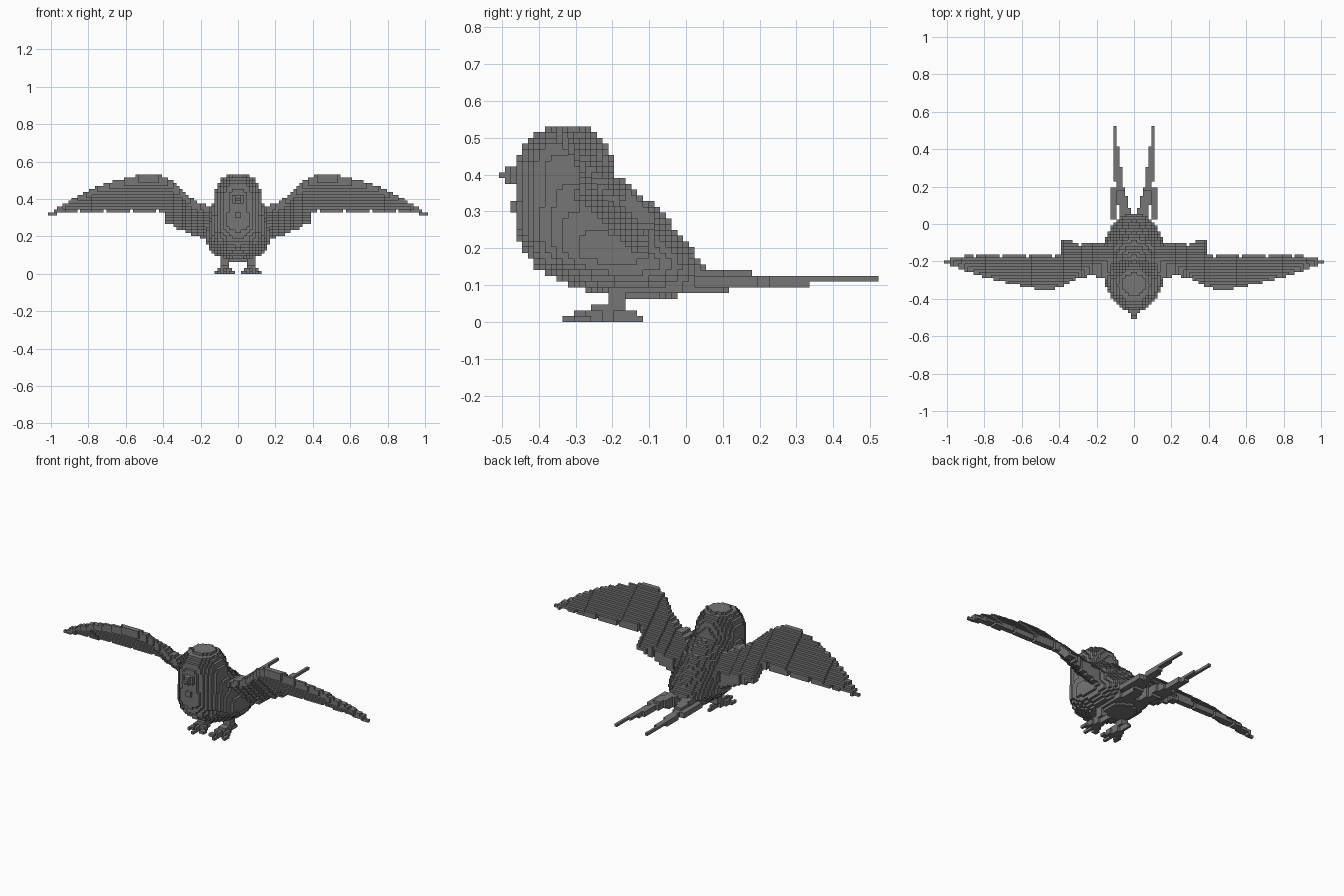
import bpy, bmesh
from mathutils import Vector

cube = bpy.data.objects.get("Cube")
if cube:
    bpy.data.objects.remove(cube, do_unlink=True)

S = 1 / 64  # edge length of one block

grey = bpy.data.materials.new("stone grey")
grey.use_nodes = True
tone = (0.18, 0.18, 0.18, 1)
grey.diffuse_color = tone
grey.node_tree.nodes["Principled BSDF"].inputs["Base Color"].default_value = tone


def lerp(table, t):
    """Row of values at t, from rows of (key, value, ...) in rising key order."""
    if t <= table[0][0]:
        return table[0][1:]
    for a, b in zip(table, table[1:]):
        if t <= b[0]:
            f = (t - a[0]) / (b[0] - a[0])
            return [p + (q - p) * f for p, q in zip(a[1:], b[1:])]
    return table[-1][1:]


def build_blocks(name, inside, low, high):
    """Fill the blocks whose centres pass the test, keeping only outer faces."""
    cells = set()
    for i in range(int(low[0] / S) - 1, int(high[0] / S) + 1):
        for j in range(int(low[1] / S) - 1, int(high[1] / S) + 2):
            for k in range(max(0, int(low[2] / S) - 1), int(high[2] / S) + 1):
                if inside((i + 0.5) * S, j * S, (k + 0.5) * S):
                    cells.add((i, j, k))
    bm = bmesh.new()
    corners = {}

    def corner(p):
        if p not in corners:
            corners[p] = bm.verts.new((p[0] * S, (p[1] - 0.5) * S, p[2] * S))
        return corners[p]

    for cell in cells:
        for axis in range(3):
            u, v = (axis + 1) % 3, (axis + 2) % 3
            for side in (0, 1):
                beside = list(cell)
                beside[axis] += 2 * side - 1
                if tuple(beside) in cells:
                    continue
                ring = []
                for du, dv in ((0, 0), (1, 0), (1, 1), (0, 1)):
                    p = list(cell)
                    p[axis] += side
                    p[u] += du
                    p[v] += dv
                    ring.append(corner(tuple(p)))
                bm.faces.new(ring if side else ring[::-1])
    mesh = bpy.data.meshes.new(name)
    bm.to_mesh(mesh)
    bm.free()
    mesh.materials.append(grey)
    obj = bpy.data.objects.new(name, mesh)
    bpy.context.collection.objects.link(obj)
    return obj


# Body and head: oval slices as height, front, back, half width
BODY = [
    (0.07, -0.2, -0.03, 0.08), (0.086, -0.27, -0.01, 0.1),
    (0.1, -0.32, 0.03, 0.12), (0.13, -0.37, 0.06, 0.15),
    (0.15, -0.41, 0.06, 0.165), (0.18, -0.435, 0.03, 0.175),
    (0.25, -0.465, -0.03, 0.165), (0.3, -0.47, -0.065, 0.15),
    (0.34, -0.465, -0.12, 0.14), (0.4, -0.465, -0.19, 0.13),
    (0.44, -0.46, -0.2, 0.125), (0.48, -0.445, -0.215, 0.11),
    (0.51, -0.42, -0.24, 0.085), (0.525, -0.385, -0.265, 0.06),
]


def in_body(x, y, z):
    if not 0.06 < z < 0.532:
        return False
    front, back, half = lerp(BODY, z)
    mid, reach = (front + back) / 2, (back - front) / 2
    return (x / half) ** 2 + ((y - mid) / reach) ** 2 <= 1


build_blocks("body", in_body, (-0.2, -0.5, 0), (0.2, 0.15, 0.54))


# Beak and the small breast tuft
def in_beak(x, y, z):
    r = 0.012 + (y + 0.5) * 0.6
    return y < -0.42 and abs(x) < r and abs(z - 0.398) < r


def in_tuft(x, y, z):
    return abs(x) < S and y > -0.475 and abs(z - 0.31) < S


build_blocks("beak", in_beak, (-0.06, -0.5, 0.35), (0.06, -0.42, 0.45))
build_blocks("breast_tuft", in_tuft, (-0.03, -0.47, 0.28), (0.03, -0.44, 0.34))

# Wings: sloping sheets as span, bottom, top, front, back, slope offset, thickness
WING = [
    (0.1, 0.15, 0.34, -0.32, -0.09, 0.08, 0.07),
    (0.2, 0.195, 0.375, -0.28, -0.1, 0.11, 0.05),
    (0.25, 0.21, 0.405, -0.28, -0.1, 0.13, 0.042),
    (0.3, 0.225, 0.455, -0.29, -0.1, 0.15, 0.034),
    (0.35, 0.265, 0.495, -0.315, -0.09, 0.165, 0.028),
    (0.389, 0.265, 0.52, -0.335, -0.085, 0.17, 0.026),
    (0.392, 0.33, 0.52, -0.335, -0.16, 0.17, 0.026),
    (0.46, 0.33, 0.535, -0.355, -0.165, 0.17, 0.026),
    (0.53, 0.33, 0.53, -0.345, -0.165, 0.17, 0.026),
    (0.7, 0.33, 0.485, -0.31, -0.165, 0.165, 0.024),
    (0.8, 0.33, 0.445, -0.285, -0.165, 0.155, 0.024),
    (0.9, 0.33, 0.39, -0.25, -0.17, 0.145, 0.024),
    (0.96, 0.325, 0.355, -0.225, -0.18, 0.135, 0.022),
    (1.0, 0.31, 0.33, -0.21, -0.195, 0.12, 0.02),
]


def in_wing(x, y, z):
    x = abs(x)
    if x < 0.1:
        return False
    bottom, top, front, back, offset, thick = lerp(WING, x)
    if x < 0.9 and int(x / S) % 9 == 0:  # gaps between feather tips
        bottom += S
        back -= S
    return bottom <= z <= top and front <= y <= back and abs(y + z - offset) <= thick


build_blocks("left_wing", in_wing, (0.1, -0.4, 0.1), (1, -0.05, 0.54))
build_blocks("right_wing", in_wing, (-1, -0.4, 0.1), (-0.1, -0.05, 0.54))

# Forked tail: distance back, inner edge, outer edge, bottom, top
TAIL = [
    (-0.05, 0, 0.09, 0.08, 0.14), (0.05, 0.01, 0.08, 0.08, 0.14),
    (0.1, 0.03, 0.085, 0.08, 0.14), (0.15, 0.04, 0.095, 0.095, 0.14),
    (0.2, 0.056, 0.1, 0.095, 0.125), (0.33, 0.074, 0.106, 0.095, 0.125),
    (0.35, 0.078, 0.106, 0.11, 0.125), (0.51, 0.1, 0.115, 0.11, 0.125),
]


def in_tail(x, y, z):
    x = abs(x)
    inner, outer, bottom, top = lerp(TAIL, y)
    side_feather = 0.1 < x < 0.125 and 0.02 < y < 0.19 and z > 0.095 and z < 0.125
    # the short side feather joins the fork except at a narrow slot
    return bottom < z < top and inner <= x <= outer or side_feather


build_blocks("left_tail_feathers", in_tail, (0, -0.05, 0.07), (0.13, 0.5, 0.15))
build_blocks("right_tail_feathers", in_tail, (-0.13, -0.05, 0.07), (0, 0.5, 0.15))

# Legs and feet: a shank, an ankle and four toes
ANKLE = Vector((0.07, -0.2))
TOES = [(Vector(t) - ANKLE) for t in ((0.03, -0.29), (0.07, -0.325), (0.115, -0.29), (0.07, -0.125))]


def in_foot(x, y, z):
    p = Vector((abs(x), y)) - ANKLE
    if z > 0.1:
        return False
    if z > 0.047:
        return abs(p.x) < 0.02 and -0.005 < p.y < 0.03
    if z > 0.032:
        return abs(p.x) < 0.024 and -0.05 < p.y < 0.03
    for toe in TOES:
        reach = 1 if z < S else 0.7
        f = min(max(p.dot(toe) / toe.length_squared, 0), reach)
        if (p - toe * f).length < 0.014:
            return True
    return False


build_blocks("left_foot", in_foot, (0, -0.35, 0), (0.14, -0.1, 0.1))
build_blocks("right_foot", in_foot, (-0.14, -0.35, 0), (0, -0.1, 0.1))
